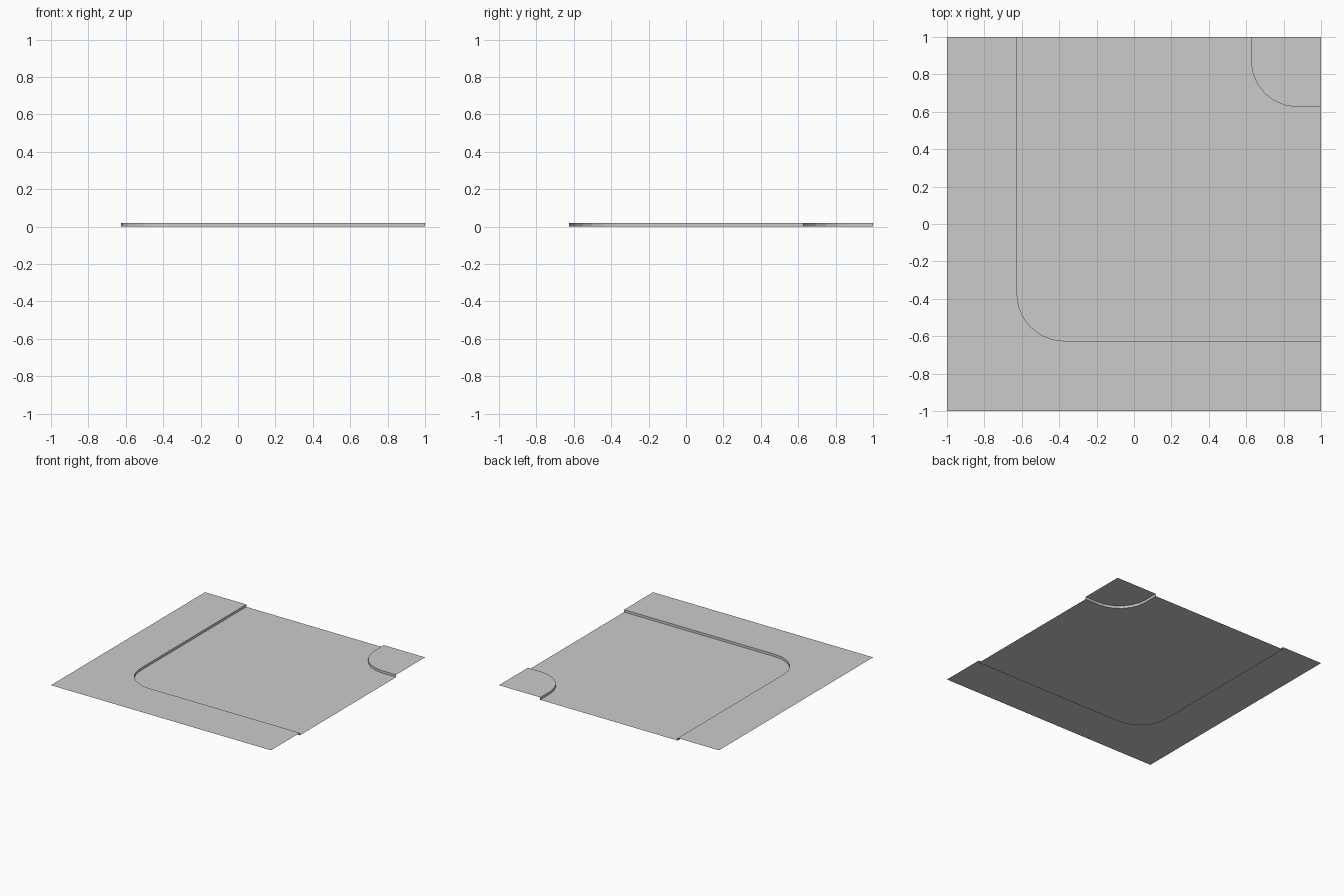
import bpy
from math import sin, cos, radians

if "Cube" in bpy.data.objects:
    bpy.data.objects.remove(bpy.data.objects["Cube"])

H = 0.02      # pavement height above the road
R = 0.25      # corner radius
STEPS = 6     # segments per rounded corner


def add_mesh(name, verts, faces):
    mesh = bpy.data.meshes.new(name)
    mesh.from_pydata(verts, [], faces)
    obj = bpy.data.objects.new(name, mesh)
    bpy.context.collection.objects.link(obj)
    return obj


def sheet(name, outline, z):
    # flat face, outline counter-clockwise so it faces up
    return add_mesh(name, [(x, y, z) for x, y in outline], [range(len(outline))])


def kerb_line(edge):
    # line from the back edge, round a corner, to the right edge
    c = edge + R
    arc = [(c + R * cos(radians(180 + 90 * i / STEPS)),
            c + R * sin(radians(180 + 90 * i / STEPS))) for i in range(STEPS + 1)]
    return [(edge, 1)] + arc + [(1, edge)]


def kerb(name, line):
    n = len(line)
    verts = [(x, y, z) for z in (0, H) for x, y in line]
    faces = [(i, i + 1, n + i + 1, n + i) for i in range(n - 1)]
    return add_mesh(name, verts, faces)


outer = kerb_line(-0.625)
inner = kerb_line(0.625)

# Road surface between the two kerbs
sheet("road", outer + inner[::-1], 0)

# Raised pavements
sheet("outer_pavement", [(-1, 1), (-1, -1), (1, -1)] + outer[::-1], H)
sheet("inner_pavement", inner + [(1, 1)], H)

# Kerb walls facing the road
kerb("outer_kerb", outer[::-1])
kerb("inner_kerb", inner)

# Centre line dashes
W = 0.008
for i, (a, b) in enumerate([(0.125, 0.25), (0.625, 0.75)]):
    sheet(f"side_dash_{i + 1}", [(a, -W), (b, -W), (b, W), (a, W)], 0.001)
for i, (a, b) in enumerate([(0.25, 0.375), (0.75, 0.875)]):
    sheet(f"back_dash_{i + 1}", [(-W, a), (W, a), (W, b), (-W, b)], 0.001)
